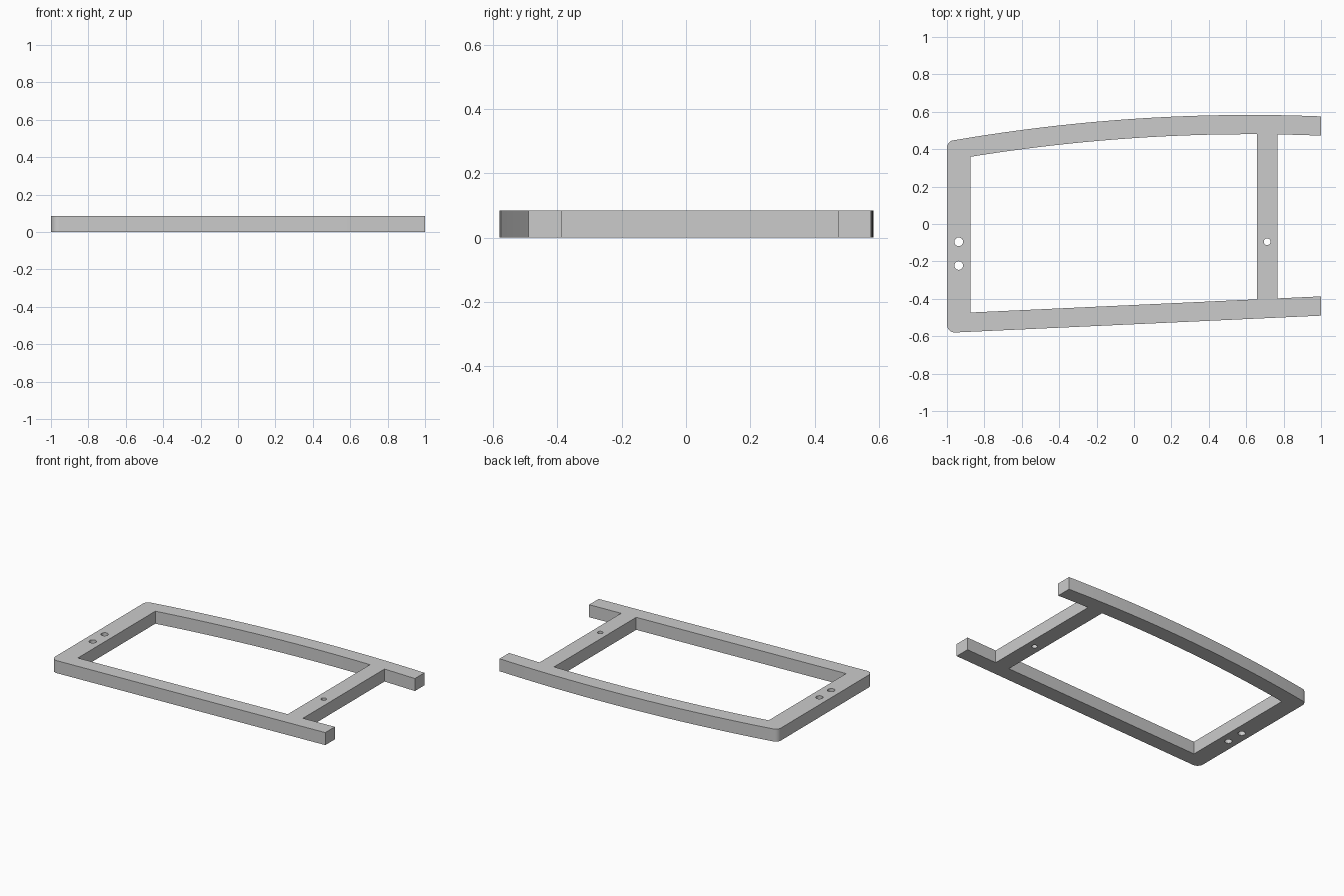
import bpy, bmesh, math
from mathutils import Vector

cube = bpy.data.objects.get("Cube")
if cube:
    bpy.data.objects.remove(cube, do_unlink=True)

HEIGHT = 0.085
LEFT, RIGHT = -1.0, 1.0
INNER_LEFT = -0.874
BAR_LEFT, BAR_RIGHT = 0.657, 0.767
RAIL = 0.103


def back_y(x):
    """Outer edge of the bowed back rail."""
    return 0.583 - 0.054 * (x - 0.62) ** 2


def front_y(x):
    """Outer edge of the slanted front rail."""
    return -0.49 + 0.046 * (x - 1)


def back_edge(x0, x1, steps, inset=0.0):
    xs = [x0 + (x1 - x0) * i / steps for i in range(steps + 1)]
    return [(x, back_y(x) - inset) for x in xs]


def front_inner(x):
    return (x, front_y(x) + RAIL)


def rounded(before, corner, after, radius, steps=8):
    """Fillet a corner with a tangent arc."""
    c = Vector(corner)
    a = (Vector(before) - c).normalized()
    b = (Vector(after) - c).normalized()
    half = a.angle(b) / 2
    centre = c + (a + b).normalized() * radius / math.sin(half)
    start = (c + a * radius / math.tan(half) - centre).normalized()
    end = (c + b * radius / math.tan(half) - centre).normalized()
    return [tuple(centre + radius * start.slerp(end, i / steps).normalized())
            for i in range(steps + 1)]


def circle(x, y, r, n=32):
    return [(x + r * math.cos(math.tau * i / n), y + r * math.sin(math.tau * i / n))
            for i in range(n)]


# Outside outline, including the open notch beyond the crossbar
front_corner = (LEFT, front_y(LEFT))
back_corner = (LEFT, back_y(LEFT))
outline = rounded((LEFT, 0), front_corner, (RIGHT, front_y(RIGHT)), 0.042)
outline += [(RIGHT, front_y(RIGHT)), front_inner(RIGHT), front_inner(BAR_RIGHT)]
outline += back_edge(BAR_RIGHT, RIGHT, 6, RAIL)
outline += back_edge(RIGHT, -0.94, 48)
outline += rounded((-0.94, back_y(-0.94)), back_corner, (LEFT, 0), 0.038)

# Large opening and the drilled holes
window = [front_inner(INNER_LEFT), front_inner(BAR_LEFT)]
window += back_edge(BAR_LEFT, INNER_LEFT, 40, RAIL)
holes = [circle(-0.937, -0.095, 0.023), circle(-0.937, -0.222, 0.023),
         circle(0.712, -0.095, 0.018)]

# Fill the profile and extrude it into a solid frame
bm = bmesh.new()
edges = []
for loop in [outline, window] + holes:
    verts = [bm.verts.new((x, y, 0)) for x, y in loop]
    edges += [bm.edges.new((v, verts[i - 1])) for i, v in enumerate(verts)]
bmesh.ops.triangle_fill(bm, edges=edges, use_beauty=True)
result = bmesh.ops.extrude_face_region(bm, geom=bm.faces[:], use_keep_orig=True)
top = [g for g in result["geom"] if isinstance(g, bmesh.types.BMVert)]
bmesh.ops.translate(bm, verts=top, vec=(0, 0, HEIGHT))
bmesh.ops.recalc_face_normals(bm, faces=bm.faces[:])
mesh = bpy.data.meshes.new("frame")
bm.to_mesh(mesh)
bm.free()

frame = bpy.data.objects.new("frame", mesh)
bpy.context.collection.objects.link(frame)

# Plain grey finish
grey = bpy.data.materials.new("light_grey")
grey.use_nodes = True
colour = (0.6, 0.6, 0.6, 1)
grey.diffuse_color = colour
grey.node_tree.nodes["Principled BSDF"].inputs["Base Color"].default_value = colour
mesh.materials.append(grey)

bpy.ops.object.select_all(action="DESELECT")
frame.select_set(True)
bpy.context.view_layer.objects.active = frame
bpy.ops.object.shade_smooth_by_angle(angle=math.radians(30))
